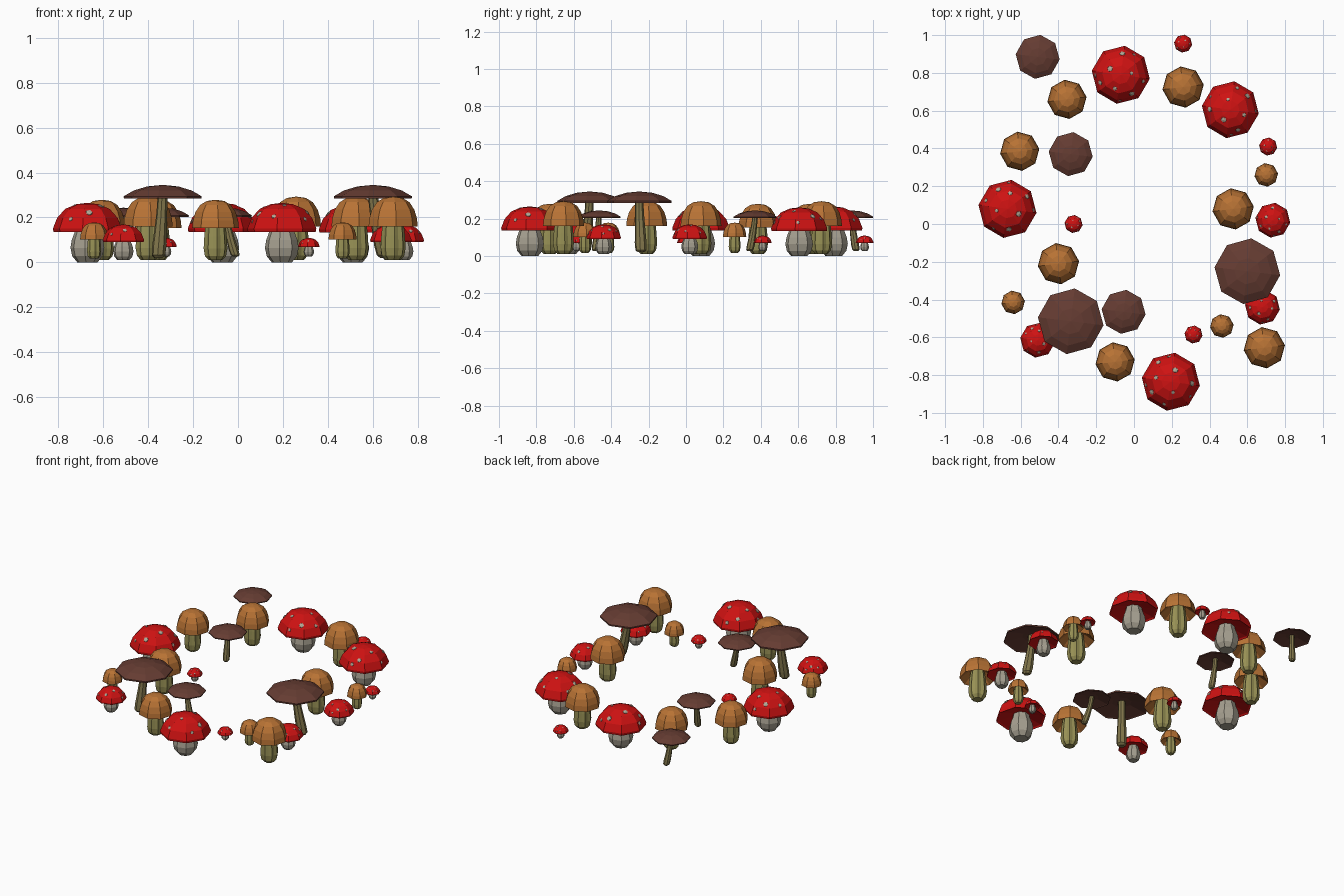
import bpy, bmesh, random
from math import sin, cos, pi, radians
from mathutils import Vector, Matrix

if "Cube" in bpy.data.objects:
    bpy.data.objects.remove(bpy.data.objects["Cube"])

random.seed(4)


def material(name, rgb):
    m = bpy.data.materials.new(name)
    m.diffuse_color = (*rgb, 1)
    m.use_nodes = True
    m.node_tree.nodes["Principled BSDF"].inputs["Base Color"].default_value = m.diffuse_color
    return m


RED = material("red", (0.62, 0.006, 0.006))
ORANGE = material("orange", (0.48, 0.17, 0.035))
BROWN = material("brown", (0.13, 0.045, 0.032))
PALE = material("pale_stem", (0.38, 0.35, 0.28))
OLIVE = material("olive_stem", (0.31, 0.28, 0.09))
DARK_OLIVE = material("dark_olive_stem", (0.22, 0.18, 0.07))
SPOT = material("spot", (0.45, 0.40, 0.31))


def finish(bm, name, mat, loc, scale):
    bmesh.ops.recalc_face_normals(bm, faces=bm.faces)
    me = bpy.data.meshes.new(name)
    bm.to_mesh(me)
    bm.free()
    me.materials.append(mat)
    ob = bpy.data.objects.new(name, me)
    ob.location = loc
    ob.scale = (scale,) * 3
    bpy.context.collection.objects.link(ob)


def lathe(name, profile, mat, loc, scale, rot, sides=8, flute=1.0, lean=(0, 0)):
    """Revolve (radius, z) points; flute pulls in every other side, lean bends the foot."""
    bm = bmesh.new()
    top = max(z for r, z in profile)
    rings = []
    for r, z in profile:
        k = (1 - z / top) ** 1.4 if z < top else 0
        ox, oy = lean[0] * k / scale, lean[1] * k / scale
        if r == 0:
            rings.append([bm.verts.new((ox, oy, z))])
            continue
        ring = []
        for i in range(sides):
            a = rot + 2 * pi * i / sides
            q = r * (flute if i % 2 else 1)
            ring.append(bm.verts.new((ox + q * cos(a), oy + q * sin(a), z)))
        rings.append(ring)
    for a, b in zip(rings, rings[1:]):
        for i in range(sides):
            j = (i + 1) % sides
            if len(a) == 1:
                bm.faces.new((a[0], b[i], b[j]))
            elif len(b) == 1:
                bm.faces.new((a[i], a[j], b[0]))
            else:
                bm.faces.new((a[i], a[j], b[j], b[i]))
    finish(bm, name, mat, loc, scale)


# profiles at full size: cap goes underside centre -> rim -> top
RED_CAP = [(0, .165), (.06, .162), (.142, .143), (.152, .135), (.155, .15),
           (.136, .198), (.1, .238), (.05, .259), (0, .265)]
RED_STEM = [(0, 0), (.045, 0), (.068, .028), (.076, .065), (.07, .1), (.055, .14), (.05, .165)]
ORANGE_CAP = [(0, .2), (.05, .195), (.095, .16), (.11, .15), (.107, .185),
              (.095, .225), (.073, .258), (.042, .277), (0, .283)]
ORANGE_STEM = [(0, 0), (.032, 0), (.05, .02), (.056, .055), (.053, .11), (.048, .16), (.04, .2)]
BROWN_CAP = [(0, .292), (.06, .29), (.165, .268), (.174, .264), (.175, .274),
             (.13, .3), (.07, .318), (0, .325)]
BROWN_STEM = [(0, 0), (.018, 0), (.03, .012), (.032, .05), (.029, .11), (.025, .18),
              (.023, .24), (.023, .294)]


def spots(name, loc, scale, rot):
    """Pale flattened blobs lying on the faceted red cap."""
    bm = bmesh.new()
    layout = [(20, .062, .011), (100, .115, .017), (160, .07, .017), (215, .125, .015),
              (262, .085, .013), (310, .12, .017), (345, .13, .012), (60, .138, .011),
              (185, .142, .013), (280, .142, .011)]
    outer = RED_CAP[4:]
    for deg, r, size in layout:
        a = radians(deg + random.uniform(-8, 8))
        f = cos(pi / 8) / cos(a % (pi / 4) - pi / 8)
        for (r0, z0), (r1, z1) in zip(outer, outer[1:]):
            if r1 <= r <= r0:
                z = z0 + (z1 - z0) * (r0 - r) / (r0 - r1)
                n = Vector(((z1 - z0) * cos(a), (z1 - z0) * sin(a), r0 - r1))
        m = Matrix.Translation((r * f * cos(a), r * f * sin(a), z)) \
            @ n.to_track_quat('Z', 'Y').to_matrix().to_4x4() \
            @ Matrix.Diagonal((1, 1, .35, 1))
        bmesh.ops.create_icosphere(bm, subdivisions=1, radius=size, matrix=m)
    bmesh.ops.rotate(bm, verts=bm.verts, matrix=Matrix.Rotation(rot, 3, 'Z'))
    finish(bm, name, SPOT, loc, scale)


# red spotted mushrooms: x, y, base z, scale
reds = [(-.07, .79, 0, 1), (.51, .605, 0, .98), (-.67, .08, 0, 1), (.195, -.835, 0, 1),
        (.735, .02, .01, .6), (.68, -.44, .01, .6), (-.51, -.615, .01, .6),
        (.26, .955, .027, .31), (.71, .41, .027, .31), (-.32, 0, .027, .31), (.315, -.585, .027, .31)]
for i, (x, y, z, s) in enumerate(reds):
    rot = radians(-8) + i * pi / 2
    lathe(f"red_cap_{i}", RED_CAP, RED, (x, y, z), s, rot)
    lathe(f"red_mushroom_stem_{i}", RED_STEM, PALE, (x, y, z), s, rot)
    spots(f"red_cap_spots_{i}", (x, y, z), s, rot)

# orange domed mushrooms with fluted stems
oranges = [(.26, .725, .01, 1), (.525, .08, .01, 1), (-.4, -.21, .01, 1), (.69, -.655, .01, 1),
           (-.355, .66, .01, .95), (-.605, .385, .01, .95), (-.1, -.73, .01, .95),
           (.70, .26, .017, .57), (.465, -.54, .017, .57), (-.64, -.415, .017, .57)]
for i, (x, y, z, s) in enumerate(oranges):
    rot = radians(7)
    lathe(f"orange_cap_{i}", ORANGE_CAP, ORANGE, (x, y, z), s, rot)
    lathe(f"orange_mushroom_stem_{i}", ORANGE_STEM, OLIVE, (x, y, z), s, rot, 16, .86)

# flat brown mushrooms with thin bent stems: x, y, base z, scale, foot offset
browns = [(.60, -.25, .02, 1, (.05, .01)), (-.335, -.515, .02, 1, (-.02, -.025)),
          (-.51, .885, .026, .67, (.02, .025)), (-.335, .37, .026, .67, (.008, -.03)),
          (-.055, -.465, .026, .67, (.045, -.02))]
for i, (x, y, z, s, lean) in enumerate(browns):
    rot = radians(-7)
    lathe(f"brown_cap_{i}", BROWN_CAP, BROWN, (x, y, z), s, rot)
    lathe(f"brown_mushroom_stem_{i}", BROWN_STEM, DARK_OLIVE, (x, y, z), s, rot, 8, 1, lean)
